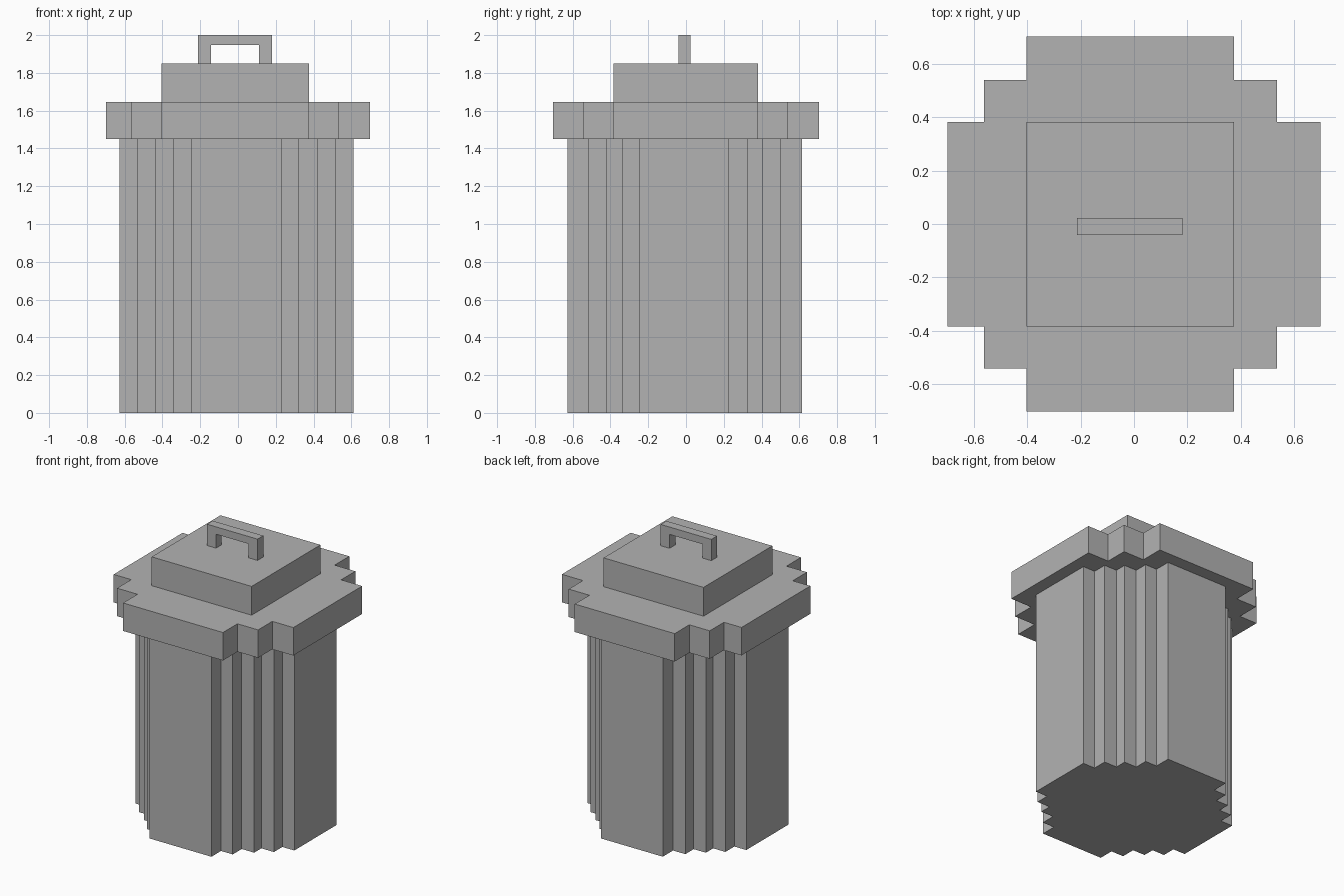
import bpy
import bmesh

default_cube = bpy.data.objects.get("Cube")
if default_cube:
    bpy.data.objects.remove(default_cube, do_unlink=True)

GREY = (0.45, 0.45, 0.45, 1.0)
metal = bpy.data.materials.new("grey metal")
metal.use_nodes = True
metal.diffuse_color = GREY
metal.node_tree.nodes["Principled BSDF"].inputs["Base Color"].default_value = GREY


def corner(xs, ys):
    """Staircase points; xs run outer to inner, ys inner to outer."""
    points = []
    for i, (x, y) in enumerate(zip(xs, ys)):
        if i:
            points.append((x, ys[i - 1]))
        points.append((x, y))
    return points


def stepped_outline(left, right, front, back):
    """Counter-clockwise outline; each side lists its steps outer to inner."""
    return (corner(right, back[::-1])
            + corner(left, back[::-1])[::-1]
            + corner(left, front[::-1])
            + corner(right, front[::-1])[::-1])


def extrude(name, outline, direction, offset):
    """Solid prism from a flat outline; offset places the first cap."""
    bm = bmesh.new()
    verts = [bm.verts.new(p) for p in offset(outline)]
    cap = bm.faces.new(verts)
    top = bmesh.ops.extrude_face_region(bm, geom=[cap], use_keep_orig=True)["geom"]
    moved = [g for g in top if isinstance(g, bmesh.types.BMVert)]
    bmesh.ops.translate(bm, verts=moved, vec=direction)
    bmesh.ops.recalc_face_normals(bm, faces=bm.faces)
    mesh = bpy.data.meshes.new(name)
    bm.to_mesh(mesh)
    bm.free()
    mesh.materials.append(metal)
    obj = bpy.data.objects.new(name, mesh)
    bpy.context.scene.collection.objects.link(obj)
    return obj


def upright(name, outline, z0, z1):
    return extrude(name, outline, (0, 0, z1 - z0),
                   lambda pts: [(x, y, z0) for x, y in pts])


# Fluted bin body
upright("bin_body", stepped_outline(
    left=[-0.628, -0.535, -0.44, -0.345, -0.249],
    right=[0.611, 0.518, 0.42, 0.323, 0.232],
    front=[-0.627, -0.52, -0.42, -0.34, -0.246],
    back=[0.614, 0.5, 0.407, 0.326, 0.226]), 0, 1.45)

# Stepped lid rim
upright("lid_rim", stepped_outline(
    left=[-0.7, -0.563, -0.404],
    right=[0.7, 0.536, 0.375],
    front=[-0.703, -0.542, -0.384],
    back=[0.703, 0.54, 0.382]), 1.45, 1.647)

# Raised square on the lid
upright("lid_top", stepped_outline([-0.404], [0.375], [-0.384], [0.382]), 1.647, 1.85)

# Arched carry handle
arch = [(-0.213, 1.85), (-0.143, 1.85), (-0.143, 1.948), (0.112, 1.948),
        (0.112, 1.85), (0.181, 1.85), (0.181, 2.0), (-0.213, 2.0)]
extrude("lid_handle", arch, (0, 0.064, 0),
        lambda pts: [(x, -0.041, z) for x, z in pts])
